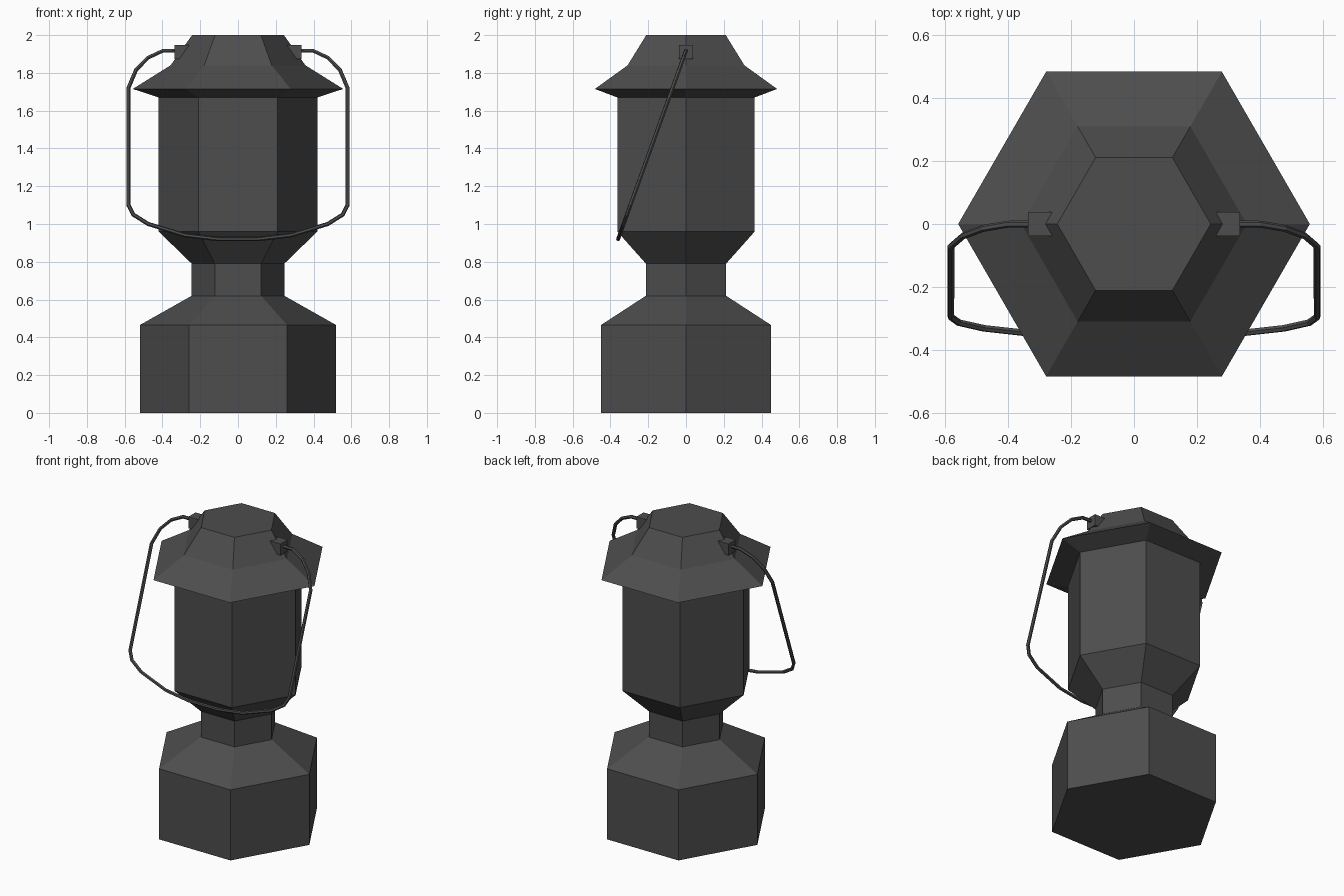
import bpy, bmesh, math
from mathutils import Vector

if "Cube" in bpy.data.objects:
    bpy.data.objects.remove(bpy.data.objects["Cube"])

iron = bpy.data.materials.new("dark_iron")
iron.diffuse_color = (0.075, 0.075, 0.075, 1)
iron.use_nodes = True
iron.node_tree.nodes["Principled BSDF"].inputs["Base Color"].default_value = iron.diffuse_color


def add_object(name, data):
    data.materials.append(iron)
    obj = bpy.data.objects.new(name, data)
    bpy.context.collection.objects.link(obj)
    return obj


def mesh_object(name, bm):
    bmesh.ops.recalc_face_normals(bm, faces=bm.faces)
    mesh = bpy.data.meshes.new(name)
    bm.to_mesh(mesh)
    bm.free()
    return add_object(name, mesh)


def hex_lathe(name, profile):
    """Six-sided solid from (corner radius, height) pairs."""
    bm = bmesh.new()
    rings = [[bm.verts.new((r * math.cos(i * math.pi / 3), r * math.sin(i * math.pi / 3), z))
              for i in range(6)] for r, z in profile]
    for a, b in zip(rings, rings[1:]):
        for i in range(6):
            j = (i + 1) % 6
            bm.faces.new((a[i], a[j], b[j], b[i]))
    bm.faces.new(rings[0])
    bm.faces.new(rings[-1])
    return mesh_object(name, bm)


# Lantern body: base, neck, lamp housing and roof in one continuous profile
hex_lathe("lantern_body", [
    (0.52, 0), (0.52, 0.465), (0.245, 0.62), (0.245, 0.79),
    (0.42, 0.96), (0.42, 1.67), (0.557, 1.715), (0.357, 1.84), (0.243, 2.0)])

# Handle lugs on both sides of the roof
for side, label in ((-1, "left"), (1, "right")):
    bm = bmesh.new()
    bmesh.ops.create_cube(bm, size=1)
    bmesh.ops.scale(bm, vec=(0.075, 0.075, 0.075), verts=bm.verts)
    bmesh.ops.translate(bm, vec=(side * 0.298, 0, 1.91), verts=bm.verts)
    mesh_object("handle_lug_" + label, bm)

# Wire handle, hanging tilted towards the front
half = [(0.31, 1.918), (0.40, 1.916), (0.477, 1.88), (0.54, 1.815), (0.58, 1.72),
        (0.58, 1.10), (0.555, 1.05), (0.475, 1.0), (0.28, 0.94), (0.11, 0.92)]
path = [(-x, z) for x, z in half] + [(x, z) for x, z in reversed(half)]
curve = bpy.data.curves.new("wire_handle", "CURVE")
curve.dimensions = "3D"
curve.bevel_depth = 0.011
curve.bevel_resolution = 1
curve.use_fill_caps = True
spline = curve.splines.new("POLY")
spline.points.add(len(path) - 1)
for p, (x, z) in zip(spline.points, path):
    p.co = (x, -0.36 * (1.918 - z), z, 1)
spline.use_smooth = False
add_object("wire_handle", curve)
